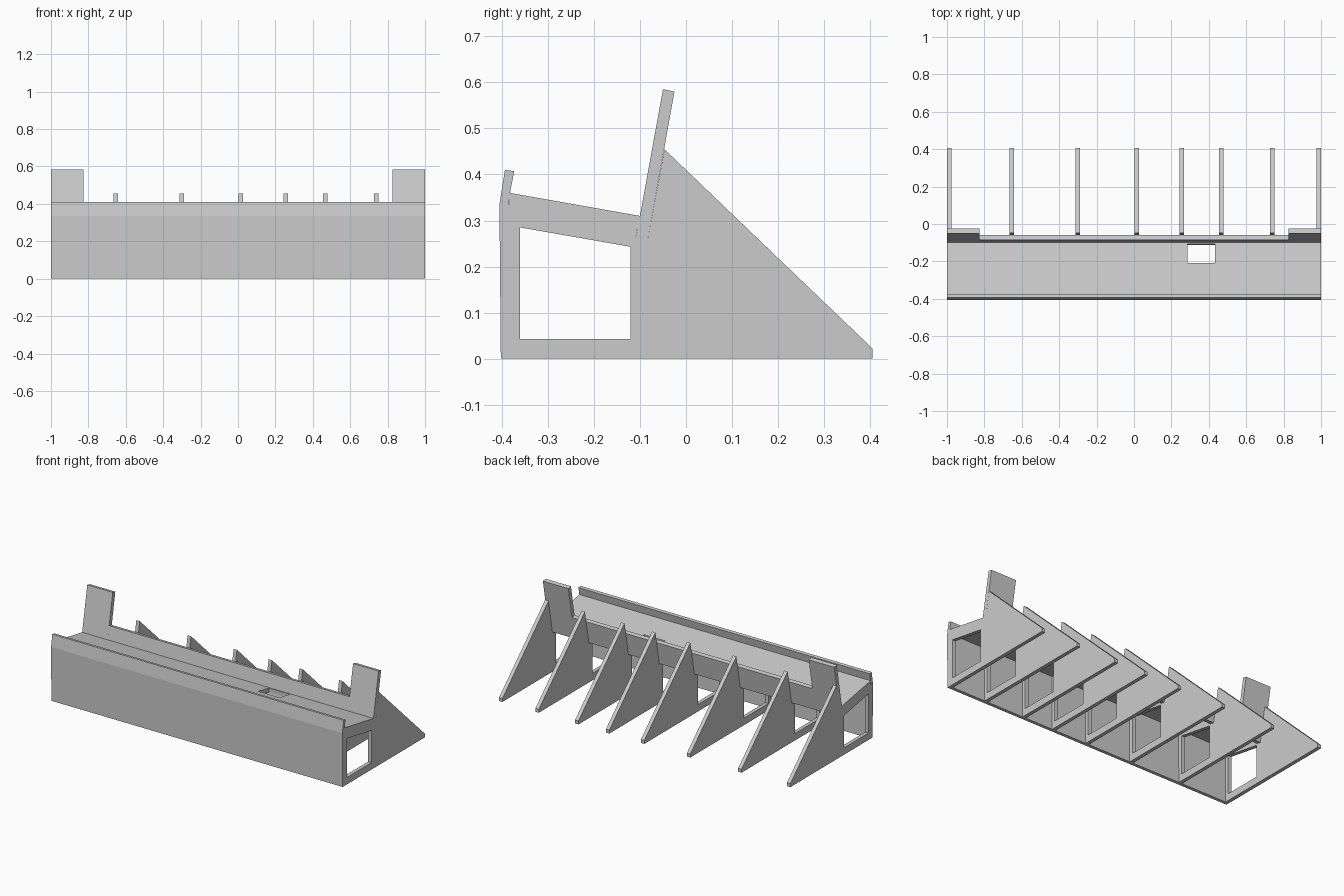
import bpy, bmesh
from mathutils import Vector

if "Cube" in bpy.data.objects:
    bpy.data.objects.remove(bpy.data.objects["Cube"])

gray = bpy.data.materials.new("plain_gray")
gray.diffuse_color = (0.6, 0.6, 0.6, 1)
gray.use_nodes = True
gray.node_tree.nodes["Principled BSDF"].inputs["Base Color"].default_value = gray.diffuse_color


def prism(name, loops, to3d, depth):
    """Fill an outline (with optional holes) and extrude it along a vector."""
    bm = bmesh.new()
    edges = []
    for loop in loops:
        vs = [bm.verts.new(to3d(*p)) for p in loop]
        edges += [bm.edges.new((vs[i - 1], vs[i])) for i in range(len(vs))]
    bmesh.ops.triangle_fill(bm, edges=edges, use_beauty=True)
    ext = bmesh.ops.extrude_face_region(bm, geom=bm.faces[:])
    moved = [g for g in ext["geom"] if isinstance(g, bmesh.types.BMVert)]
    bmesh.ops.translate(bm, verts=moved, vec=Vector(depth))
    bmesh.ops.recalc_face_normals(bm, faces=bm.faces[:])
    mesh = bpy.data.meshes.new(name)
    bm.to_mesh(mesh)
    bm.free()
    mesh.materials.append(gray)
    obj = bpy.data.objects.new(name, mesh)
    bpy.context.collection.objects.link(obj)
    return obj


def side_part(name, loops, x0, x1):
    """Side profile (y, z) spanning x0 to x1."""
    return prism(name, loops, lambda y, z: (x0, y, z), (x1 - x0, 0, 0))


# Triangular support ribs with a window
rib = [(-0.382, 0), (-0.385, 0.335), (-0.105, 0.285), (-0.111, 0.25),
       (-0.085, 0.247), (-0.047, 0.455), (0.405, 0.022), (0.405, 0)]
window = [(-0.36, 0.043), (-0.36, 0.285), (-0.12, 0.243), (-0.12, 0.043)]
for i, x in enumerate((-1, -0.665, -0.313, 0.003, 0.243, 0.455, 0.727, 0.977)):
    side_part(f"rib_{i + 1}", [rib, window], x, x + 0.023)

# Front panel with the leaning lip on top
panel = [(-0.402, 0), (-0.405, 0.335), (-0.393, 0.41), (-0.373, 0.407),
         (-0.382, 0.36), (-0.385, 0.335), (-0.382, 0)]
side_part("front_panel", [panel], -1, 1)

# Sloped shelf with a rectangular opening
top = [(-1, -0.383), (1, -0.383), (1, -0.1), (-1, -0.1)]
opening = [(0.287, -0.208), (0.432, -0.208), (0.432, -0.108), (0.287, -0.108)]
prism("shelf", [top, opening],
      lambda x, y: (x, y, 0.31 - 0.177 * (y + 0.1)), (0, 0, -0.026))

# Leaning backboard with a tall tab at each end
board = [(-0.111, 0.25), (-0.085, 0.392), (-0.06, 0.387), (-0.085, 0.247)]
side_part("backboard", [board], -0.825, 0.825)
tab = [(-0.111, 0.25), (-0.05, 0.585), (-0.025, 0.58), (-0.085, 0.247)]
side_part("left_tab", [tab], -1, -0.825)
side_part("right_tab", [tab], 0.825, 1)
